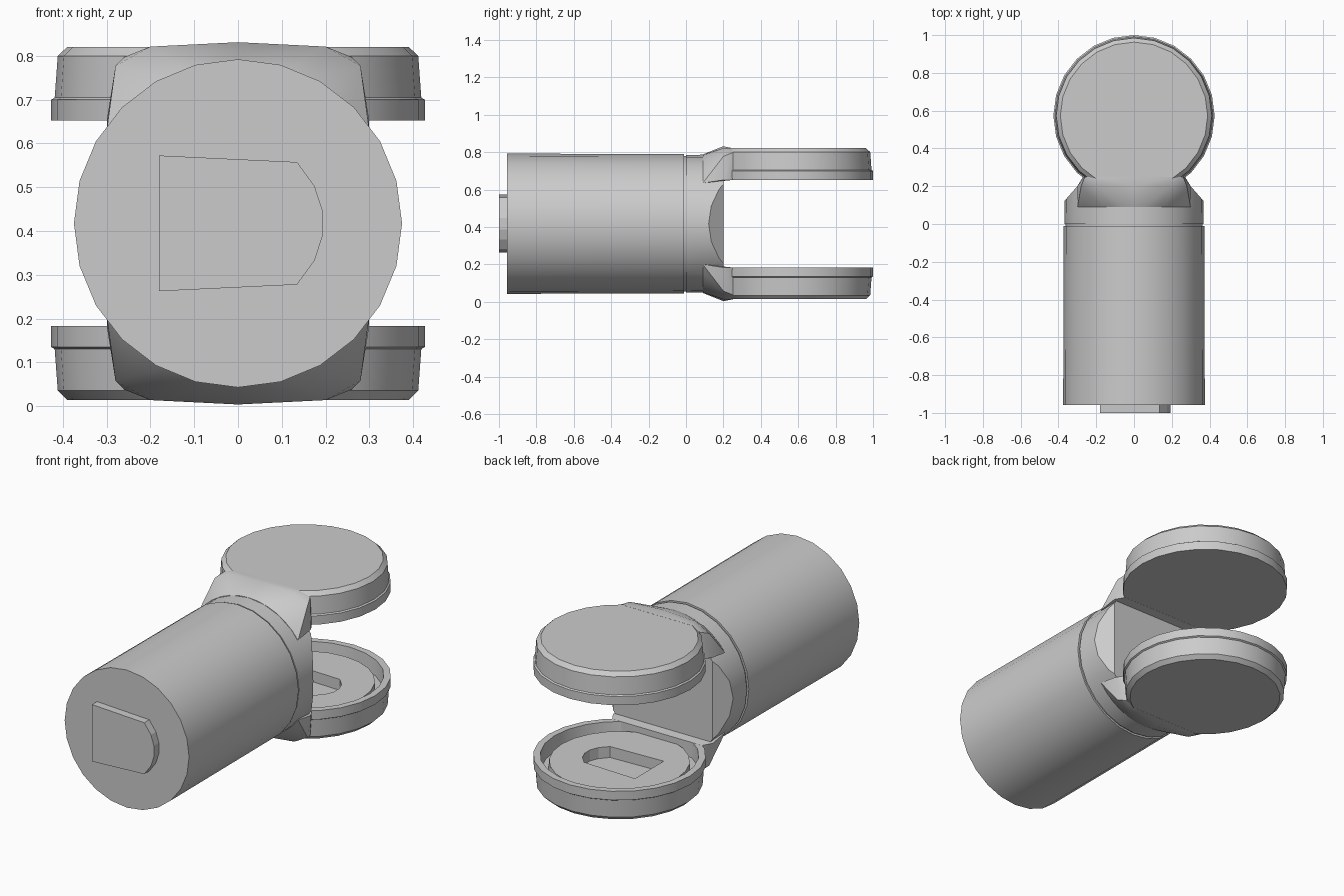
import bpy, bmesh
from math import sin, cos, pi, radians
from mathutils import Matrix, Vector

if "Cube" in bpy.data.objects:
    bpy.data.objects.remove(bpy.data.objects["Cube"])

MID = 0.4175      # height of the barrel axis
PAD_Y = 0.573     # centre of the round pads
SEGS = 24

grey = bpy.data.materials.new("plain grey")
grey.use_nodes = True
colour = (0.6, 0.6, 0.6, 1)
grey.diffuse_color = colour
grey.node_tree.nodes["Principled BSDF"].inputs["Base Color"].default_value = colour


def finish(name, bm, smooth=True):
    bmesh.ops.recalc_face_normals(bm, faces=bm.faces[:])
    mesh = bpy.data.meshes.new(name)
    bm.to_mesh(mesh)
    bm.free()
    mesh.materials.append(grey)
    obj = bpy.data.objects.new(name, mesh)
    bpy.context.collection.objects.link(obj)
    bpy.ops.object.select_all(action='DESELECT')
    obj.select_set(True)
    bpy.context.view_layer.objects.active = obj
    if smooth:
        bpy.ops.object.shade_smooth_by_angle(angle=radians(30))
    return obj


def skin(rings):
    """Join equal rings of points into a closed solid."""
    bm = bmesh.new()
    loops = [[bm.verts.new(p) for p in ring] for ring in rings]
    for a, b in zip(loops, loops[1:]):
        for i in range(len(a)):
            j = (i + 1) % len(a)
            bm.faces.new((a[i], a[j], b[j], b[i]))
    bm.faces.new(loops[0])
    bm.faces.new(loops[-1])
    return bm


def lathe(profile, matrix):
    turn = [2 * pi * i / SEGS for i in range(SEGS)]
    return skin([[matrix @ Vector((r * cos(t), r * sin(t), h)) for t in turn]
                 for r, h in profile])


# Barrel, joint core and collar along the y axis
along_y = Matrix.Translation((0, 0, MID)) @ Matrix.Rotation(-pi / 2, 4, 'X')
finish("barrel", lathe([(0.375, -0.957), (0.372, -0.01)], along_y))
finish("joint_core", lathe([(0.362, -0.05), (0.362, 0.03)], along_y))

collar = lathe([(0.368, 0), (0.37, 0.2)], along_y)
for side in (-1, 1):
    cut = bmesh.ops.bisect_plane(
        collar, geom=collar.verts[:] + collar.edges[:] + collar.faces[:],
        plane_co=(side * 0.3, 0.2, 0), plane_no=(side * 0.08, 0.07, 0), clear_outer=True)
    rim = [e for e in cut["geom_cut"] if isinstance(e, bmesh.types.BMEdge)]
    bmesh.ops.holes_fill(collar, edges=rim)
finish("collar", collar)

# D-shaped plug on the front end
D_SHAPE = [(-0.18, -0.155), (0.135, -0.14), (0.175, -0.085), (0.193, -0.03),
           (0.193, 0.03), (0.175, 0.085), (0.135, 0.14), (-0.18, 0.155)]
finish("front_plug", skin([[(x, y, MID + z) for x, z in D_SHAPE] for y in (-1, -0.94)]), False)

# Round pads: the upper is closed, the lower holds a groove and a platform
upright = Matrix.Translation((0, PAD_Y, 0))
flipped = Matrix.Translation((0, PAD_Y, 2 * MID)) @ Matrix.Diagonal((1, 1, -1, 1))
shell = [(0.39, 0.014), (0.412, 0.035), (0.419, 0.13), (0.427, 0.135), (0.427, 0.183)]
finish("upper_pad", lathe(shell, flipped))
groove = [(0.392, 0.183), (0.387, 0.1), (0.352, 0.1), (0.348, 0.15)]
lower = finish("lower_pad", lathe(shell + groove, upright))

# Pocket in the lower platform
cutter = finish("pocket_cutter", skin([[(x, PAD_Y + 0.8 * y, z) for x, y in D_SHAPE]
                                       for z in (0.09, 0.25)]), False)
cutter.hide_render = True
bpy.context.view_layer.objects.active = lower
pocket = lower.modifiers.new("pocket", 'BOOLEAN')
pocket.operation = 'DIFFERENCE'
pocket.solver = 'EXACT'
pocket.object = cutter
bpy.ops.object.modifier_apply(modifier=pocket.name)
bpy.data.objects.remove(cutter)

# Necks that blend the collar into each pad
for name, up in (("upper_neck", 1), ("lower_neck", -1)):
    bm = bmesh.new()
    points = [(0.37 * sin(a), 0.09, 0.37 * cos(a))
              for a in (radians(9 * k) for k in range(-6, 7))]
    points.append((0, 0.2, 0.414))
    for s in (-1, 1):
        points += [(s * 0.3, 0.2, 0.234), (s * 0.28, 0.2, 0.36), (s * 0.2, 0.2, 0.404),
                   (s * 0.27, 0.25, 0.234), (s * 0.26, 0.25, 0.38), (s * 0.2, 0.25, 0.404)]
    for x, y, z in points:
        bm.verts.new((x, y, MID + up * z))
    bmesh.ops.convex_hull(bm, input=bm.verts[:])
    loose = [v for v in bm.verts if not v.link_faces]
    bmesh.ops.delete(bm, geom=loose, context='VERTS')
    finish(name, bm)
